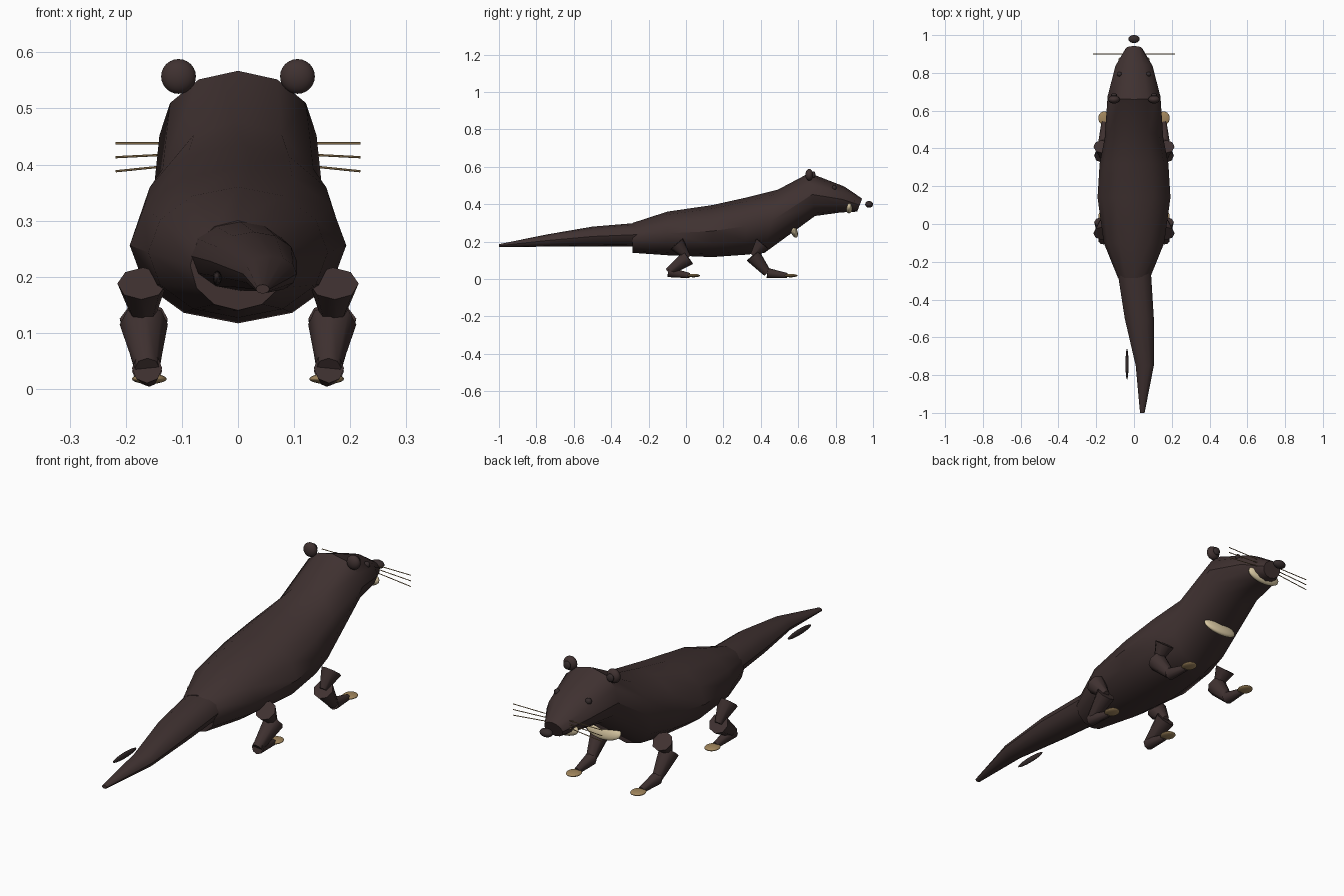
import bpy
import bmesh
from math import cos, sin, pi, radians
from mathutils import Vector

if "Cube" in bpy.data.objects:
    bpy.data.objects.remove(bpy.data.objects["Cube"])


def material(name, rgb):
    m = bpy.data.materials.new(name)
    m.use_nodes = True
    m.diffuse_color = (*rgb, 1)
    m.node_tree.nodes["Principled BSDF"].inputs["Base Color"].default_value = (*rgb, 1)
    return m


FUR = material("dark brown fur", (0.05, 0.031, 0.03))
DARK = material("blackish brown", (0.036, 0.025, 0.025))
CREAM = material("cream", (0.72, 0.6, 0.38))
TAN = material("tan", (0.36, 0.24, 0.11))


def finish(obj, name, mat, angle=35):
    obj.name = name
    obj.data.materials.append(mat)
    bpy.ops.object.select_all(action="DESELECT")
    obj.select_set(True)
    bpy.context.view_layer.objects.active = obj
    bpy.ops.object.shade_smooth_by_angle(angle=radians(angle))
    return obj


def loft(name, stations, mat, sides=12):
    """Rings given as (top y, top z, bottom y, bottom z, half width, centre x)."""
    bm = bmesh.new()
    rings = []
    for ty, tz, by, bz, w, cx in stations:
        top, low = Vector((cx, ty, tz)), Vector((cx, by, bz))
        mid, up = (top + low) / 2, (top - low) / 2
        rings.append([bm.verts.new(mid + up * cos(2 * pi * i / sides)
                                   + Vector((w * sin(2 * pi * i / sides), 0, 0)))
                      for i in range(sides)])
    for a, b in zip(rings, rings[1:]):
        for i in range(sides):
            j = (i + 1) % sides
            bm.faces.new((a[i], a[j], b[j], b[i]))
    bm.faces.new(rings[0])
    bm.faces.new(rings[-1])
    bmesh.ops.recalc_face_normals(bm, faces=bm.faces)
    me = bpy.data.meshes.new(name)
    bm.to_mesh(me)
    bm.free()
    obj = bpy.data.objects.new(name, me)
    bpy.context.collection.objects.link(obj)
    return finish(obj, name, mat)


def ball(name, centre, radii, mat, tilt=0):
    bpy.ops.mesh.primitive_uv_sphere_add(segments=20, ring_count=12, location=centre,
                                         rotation=(radians(tilt), 0, 0))
    obj = bpy.context.object
    obj.scale = radii
    return finish(obj, name, mat, 60)


def limb(name, a, b, r1, r2, mat, sides=8):
    a, b = Vector(a), Vector(b)
    bpy.ops.mesh.primitive_cone_add(vertices=sides, radius1=r1, radius2=r2,
                                    depth=(b - a).length, location=(a + b) / 2)
    obj = bpy.context.object
    obj.rotation_euler = (b - a).to_track_quat("Z", "Y").to_euler()
    return finish(obj, name, mat, 50)


# Body, neck and head in one loft
loft("body", [
    (-0.285, 0.30, -0.285, 0.14, 0.085, 0),
    (-0.10, 0.36, -0.10, 0.127, 0.16, 0),
    (0.14, 0.395, 0.14, 0.117, 0.193, 0),
    (0.32, 0.435, 0.32, 0.13, 0.182, 0),
    (0.49, 0.477, 0.42, 0.14, 0.155, 0),
    (0.66, 0.567, 0.69, 0.337, 0.14, 0),
    (0.845, 0.495, 0.83, 0.356, 0.098, 0),
    (0.942, 0.43, 0.915, 0.36, 0.045, 0),
], FUR)

# Tail, swinging to one side
loft("tail", [
    (-0.26, 0.30, -0.26, 0.175, 0.088, 0.002),
    (-0.50, 0.28, -0.50, 0.175, 0.077, 0.028),
    (-0.75, 0.237, -0.75, 0.173, 0.048, 0.057),
    (-1.0, 0.186, -1.0, 0.17, 0.012, 0.044),
], FUR)
ball("tail_tuft", (-0.037, -0.742, 0.198), (0.008, 0.082, 0.013), DARK)

# Face and chest
ball("nose", (0, 0.979, 0.399), (0.03, 0.021, 0.018), DARK)
ball("chin_patch", (0, 0.872, 0.387), (0.083, 0.021, 0.036), CREAM)
ball("chest_patch", (0, 0.577, 0.257), (0.085, 0.018, 0.038), CREAM, 20)

for side, s in (("left", 1), ("right", -1)):
    ball(f"{side}_ear", (s * 0.106, 0.659, 0.557), (0.031, 0.021, 0.031), FUR)
    ball(f"{side}_inner_ear", (s * 0.106, 0.683, 0.557), (0.017, 0.009, 0.018), DARK)
    ball(f"{side}_eye", (s * 0.077, 0.793, 0.488), (0.014, 0.012, 0.014), DARK)
    for i, (z_in, z_out) in enumerate(((0.438, 0.438), (0.421, 0.413), (0.404, 0.388))):
        limb(f"{side}_whisker_{i + 1}", (s * 0.06, 0.9, z_in), (s * 0.218, 0.9, z_out),
             0.002, 0.002, TAN, 6)

    # Legs: (top, joint, ankle, toe) as y, z pairs
    for leg, pts in (
        ("front", ((0.41, 0.188), (0.358, 0.125), (0.435, 0.032), (0.54, 0.018))),
        ("hind", ((-0.05, 0.188), (0.012, 0.115), (-0.095, 0.037), (0.02, 0.018))),
    ):
        hip, joint, ankle, toe = (Vector((s * x, y, z)) for x, (y, z)
                                  in zip((0.171, 0.168, 0.162, 0.158), pts))
        limb(f"{side}_{leg}_upper_leg", hip, joint, 0.044, 0.016, FUR)
        limb(f"{side}_{leg}_lower_leg", joint, ankle, 0.043, 0.022, FUR)
        limb(f"{side}_{leg}_foot", ankle, toe, 0.027, 0.014, FUR)
        ball(f"{side}_{leg}_paw", toe + Vector((0, 0.02, 0)), (0.031, 0.036, 0.009), TAN)
